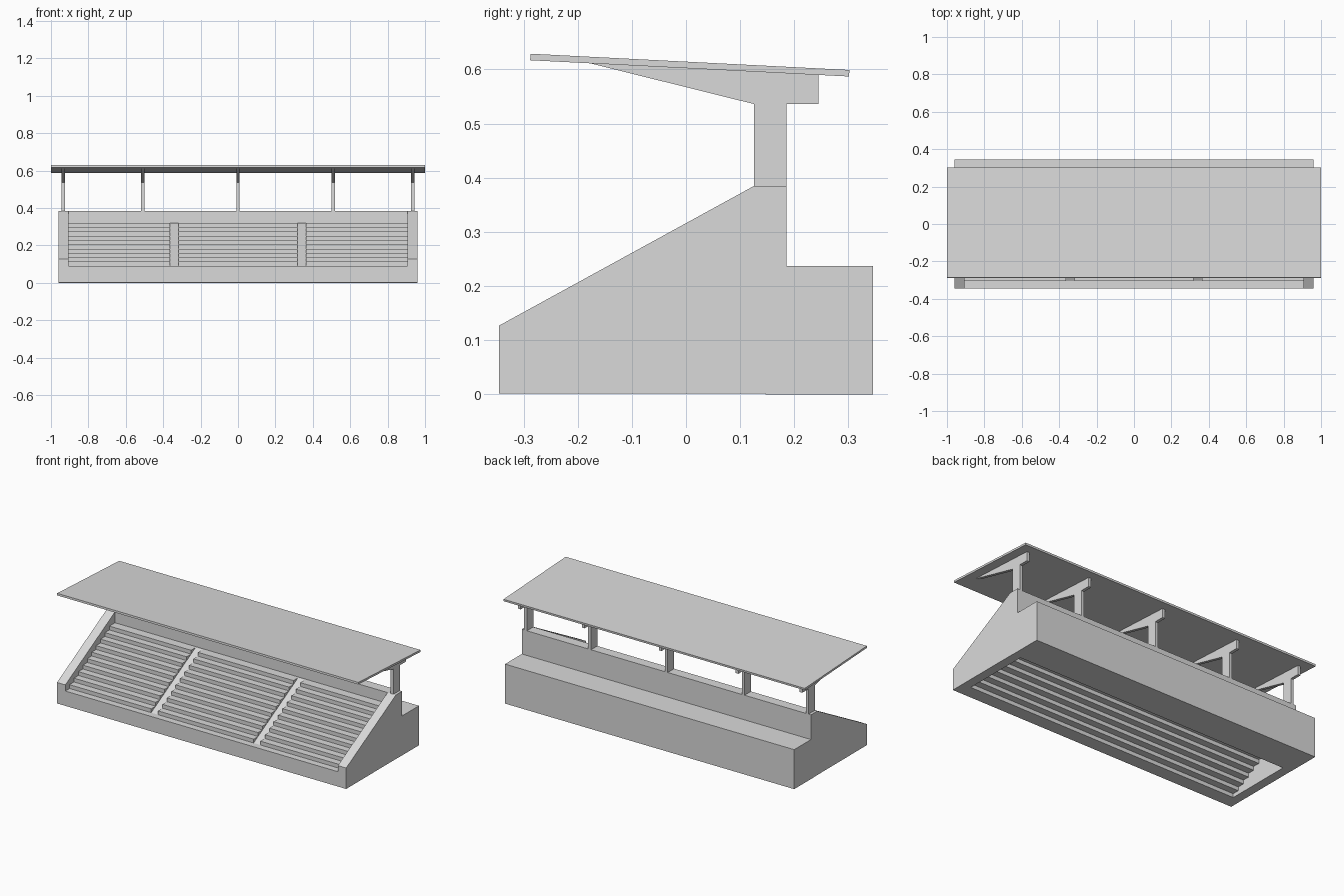
import bpy, bmesh

if "Cube" in bpy.data.objects:
    bpy.data.objects.remove(bpy.data.objects["Cube"], do_unlink=True)

grey = bpy.data.materials.new("light_grey")
grey.use_nodes = True
color = (0.7, 0.7, 0.7, 1)
grey.diffuse_color = color
grey.node_tree.nodes["Principled BSDF"].inputs["Base Color"].default_value = color


def extrude_x(name, profile, x, width):
    """Solid with a (y, z) side profile, centred on x."""
    bm = bmesh.new()
    face = bm.faces.new([bm.verts.new((x - width / 2, y, z)) for y, z in profile])
    grown = bmesh.ops.extrude_face_region(bm, geom=[face])["geom"]
    verts = [v for v in grown if isinstance(v, bmesh.types.BMVert)]
    bmesh.ops.translate(bm, verts=verts, vec=(width, 0, 0))
    bmesh.ops.recalc_face_normals(bm, faces=bm.faces)
    mesh = bpy.data.meshes.new(name)
    bm.to_mesh(mesh)
    bm.free()
    mesh.materials.append(grey)
    obj = bpy.data.objects.new(name, mesh)
    bpy.context.collection.objects.link(obj)
    return obj


BASE = 0.001
FRONT, BACK, WALL, REAR = -0.345, 0.345, 0.126, 0.186
LOW, TOP = 0.09, 0.385
STEPS, RUN, RISE, START = 10, 0.042, 0.023, -0.305
CREST = LOW + STEPS * RISE


def stairs(y, z):
    """Stepped line climbing towards the back."""
    points = []
    for i in range(STEPS):
        points += [(y + i * RUN, z + i * RISE), (y + i * RUN, z + (i + 1) * RISE)]
    return points


def stand_profile(slope):
    """Thick seating section with a stepped underside and a low back wall."""
    under = stairs(START + RUN, BASE)
    return ([(FRONT, BASE), (FRONT, LOW)] + slope
            + [(WALL, CREST), (WALL, TOP), (REAR, TOP), (REAR, BASE),
               (0.146, BASE), (0.146, under[-1][1])] + under[::-1])


# Three stepped seating bays
bay = stand_profile(stairs(START, LOW))
extrude_x("middle_seating_bay", bay, 0, 0.635)

# Smooth aisle ramps sunk between the bays, then outer bays and end walls
aisle = stand_profile([(START, LOW), (START + STEPS * RUN, CREST)])
end_wall = [(FRONT, BASE), (FRONT, 0.127), (WALL, TOP), (REAR, TOP), (REAR, BASE)]
for side, label in ((1, "left"), (-1, "right")):
    extrude_x(label + "_aisle_ramp", aisle, side * 0.34, 0.045)
    extrude_x(label + "_seating_bay", bay, side * 0.63375, 0.5425)
    extrude_x(label + "_end_wall", end_wall, side * 0.9325, 0.055)

# Rear block
extrude_x("rear_block", [(0.147, 0), (0.147, 0.236), (REAR, 0.237),
                         (BACK, 0.237), (BACK, 0)], 0, 1.92)

# Roof posts with tapered brackets
post = [(WALL, TOP), (WALL, 0.536), (-0.18, 0.612), (0.245, 0.591),
        (0.245, 0.536), (REAR, 0.536), (REAR, TOP)]
for i, x in enumerate((-0.935, -0.51, 0, 0.51, 0.935)):
    extrude_x("roof_post_%d" % (i + 1), post, x, 0.018)

# Tilted roof slab
extrude_x("roof", [(-0.288, 0.617), (-0.287, 0.629), (0.302, 0.599), (0.301, 0.587)], 0, 2)
